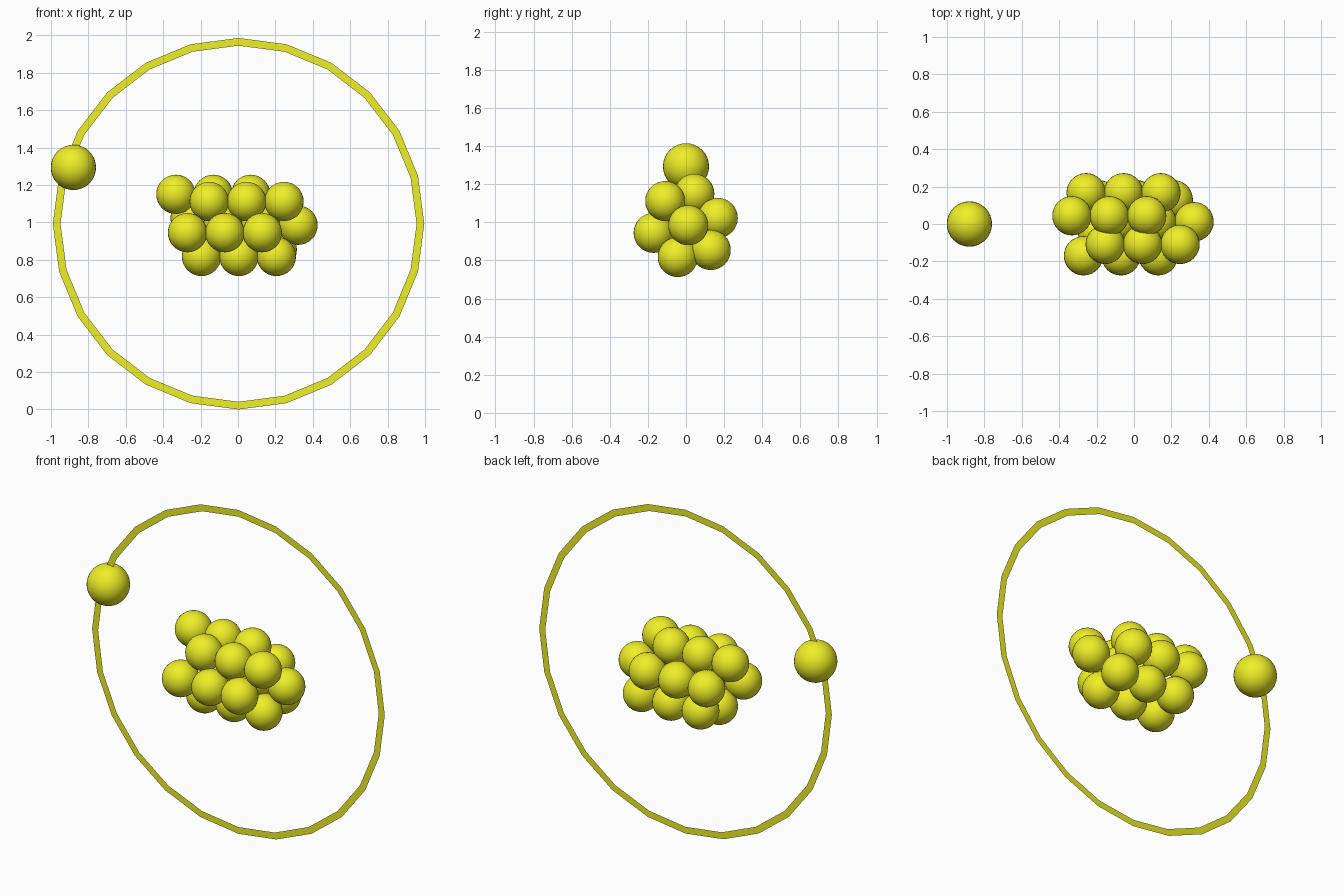
import bpy, bmesh, math

if "Cube" in bpy.data.objects:
    bpy.data.objects.remove(bpy.data.objects["Cube"])

mat = bpy.data.materials.new("yellow")
mat.diffuse_color = (0.86, 0.86, 0.02, 1)
mat.use_nodes = True
mat.node_tree.nodes["Principled BSDF"].inputs["Base Color"].default_value = mat.diffuse_color


def add_object(name, bm, loc=(0, 0, 0)):
    mesh = bpy.data.meshes.new(name)
    bm.to_mesh(mesh)
    bm.free()
    mesh.materials.append(mat)
    ob = bpy.data.objects.new(name, mesh)
    ob.location = loc
    bpy.context.collection.objects.link(ob)
    return ob


def ball(name, loc, radius):
    bm = bmesh.new()
    bmesh.ops.create_uvsphere(bm, u_segments=32, v_segments=16, radius=radius)
    for f in bm.faces:
        f.smooth = True
    return add_object(name, bm, loc)


# Orbit: flat 24-sided ring with no thickness, in the xz plane
N = 24
bm = bmesh.new()
rings = [[bm.verts.new((r * math.sin(2 * math.pi * i / N), 0,
                        r * math.cos(2 * math.pi * i / N))) for i in range(N)]
         for r in (0.952, 0.993)]
inner, outer = rings
for i in range(N):
    j = (i + 1) % N
    bm.faces.new((inner[i], inner[j], outer[j], outer[i]))
add_object("orbit_ring", bm, (0.003, 0, 0.993))

# Electron riding on the orbit
ball("electron", (-0.88, 0, 1.294), 0.121)

# Nucleus: seven parallel rows of three balls (middle x, y, z),
# six rows packed around a central one
rows = [
    (-0.132, 0.044, 1.15),
    (0.046, -0.109, 1.112),
    (-0.07, -0.17, 0.945),
    (0.005, -0.043, 0.818),
    (0.01, 0.13, 0.855),
    (-0.056, 0.167, 1.023),
    (0.121, 0.012, 0.985),
]
for r, (x, y, z) in enumerate(rows):
    for k in (-1, 0, 1):
        ball(f"nucleus_ball_{r}_{k + 1}", (x + 0.2 * k, y, z), 0.105)
